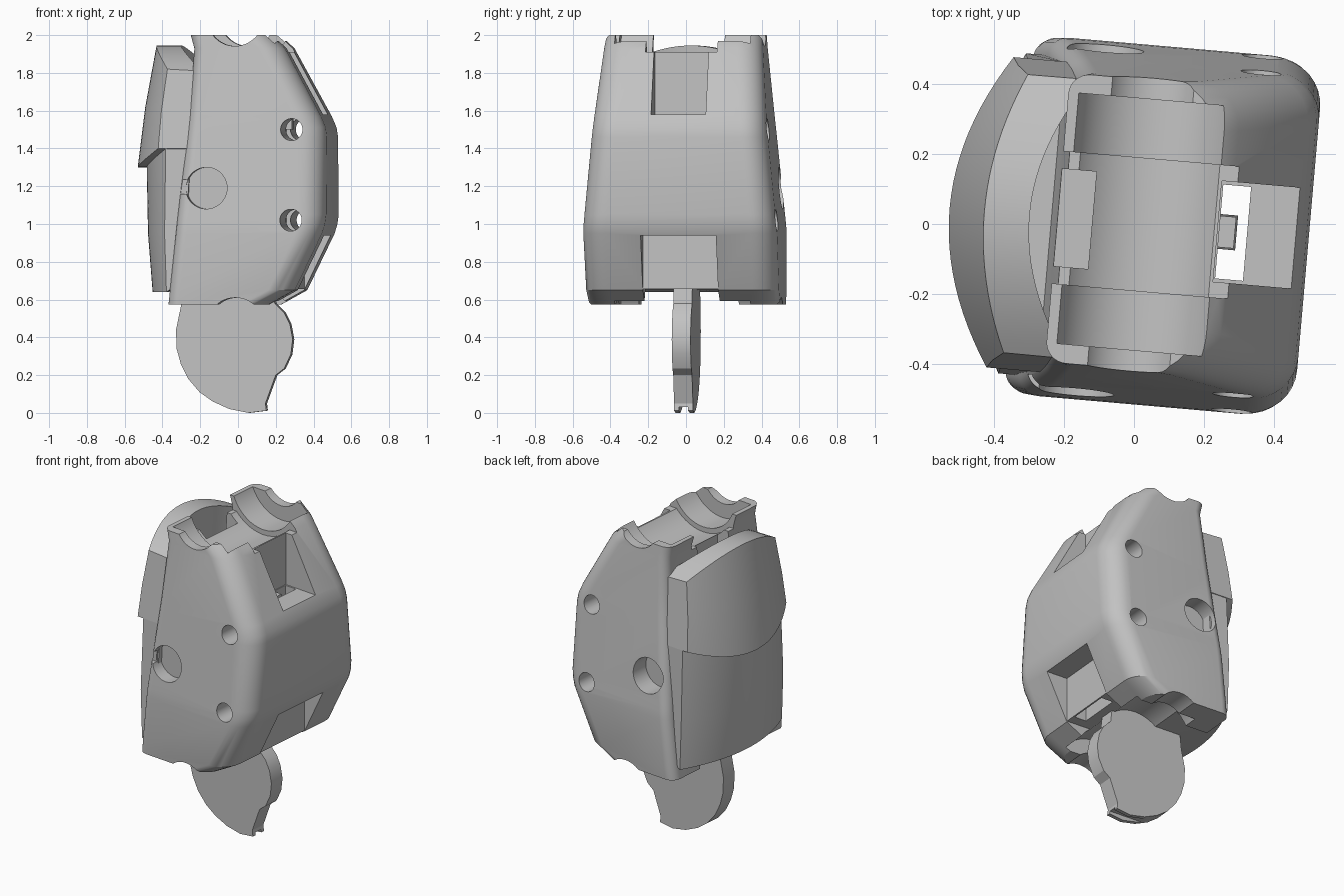
import bpy, bmesh, math
from mathutils import Matrix

if "Cube" in bpy.data.objects:
    bpy.data.objects.remove(bpy.data.objects["Cube"], do_unlink=True)

TURN = math.radians(-5)
grey = bpy.data.materials.new("mid_grey")
grey.use_nodes = True
grey.diffuse_color = (0.54, 0.54, 0.54, 1)
grey.node_tree.nodes["Principled BSDF"].inputs["Base Color"].default_value = (0.54, 0.54, 0.54, 1)


def make(name, bm):
    bmesh.ops.recalc_face_normals(bm, faces=bm.faces)
    me = bpy.data.meshes.new(name)
    bm.to_mesh(me)
    bm.free()
    me.materials.append(grey)
    ob = bpy.data.objects.new(name, me)
    bpy.context.collection.objects.link(ob)
    return ob


def loft(name, rings):
    """Closed solid through equal-sized rings of points."""
    bm = bmesh.new()
    rows = [[bm.verts.new(p) for p in r] for r in rings]
    n = len(rows[0])
    for a, b in zip(rows, rows[1:]):
        for i in range(n):
            j = (i + 1) % n
            bm.faces.new((a[i], a[j], b[j], b[i]))
    bm.faces.new(rows[0])
    bm.faces.new(rows[-1])
    return make(name, bm)


def box(name, x, y, z):
    bm = bmesh.new()
    mid = [(a + b) / 2 for a, b in (x, y, z)]
    size = [b - a for a, b in (x, y, z)]
    bmesh.ops.create_cube(bm, size=1, matrix=Matrix.Translation(mid) @ Matrix.Diagonal((*size, 1)))
    return make(name, bm)


def rod(name, x, z, r, y0, y1):
    """Cylinder lying along y."""
    m = Matrix.Translation((x, (y0 + y1) / 2, z)) @ Matrix.Rotation(math.pi / 2, 4, 'X')
    bm = bmesh.new()
    bmesh.ops.create_cone(bm, cap_ends=True, segments=48, radius1=r, radius2=r,
                          depth=y1 - y0, matrix=m)
    return make(name, bm)


def cut(ob, cutters):
    for c in cutters:
        c.hide_render = True
        mod = ob.modifiers.new("cut", 'BOOLEAN')
        mod.operation, mod.solver, mod.object = 'DIFFERENCE', 'EXACT', c
    bpy.context.view_layer.update()
    dg = bpy.context.evaluated_depsgraph_get()
    me = bpy.data.meshes.new_from_object(ob.evaluated_get(dg))
    ob.modifiers.clear()
    ob.data = me
    for c in cutters:
        bpy.data.objects.remove(c, do_unlink=True)


def rounded(z, x0, x1, hy):
    """Rounded rectangle, tighter on the -x side."""
    pts = []
    for sx, sy, start in ((1, 1, 0), (-1, 1, 90), (-1, -1, 180), (1, -1, 270)):
        r = 0.13 if sx > 0 else 0.06
        cx = x1 - r if sx > 0 else x0 + r
        for k in range(9):
            a = math.radians(start + k * 11.25)
            pts.append((cx + r * math.cos(a), sy * (hy - r) + r * math.sin(a), z))
    return pts


# Main housing: tapered block with a faceted +x side
body = loft("housing", [rounded(*s) for s in (
    (0.575, -0.33, 0.20, 0.507), (0.65, -0.322, 0.335, 0.512), (0.95, -0.29, 0.48, 0.515),
    (1.0, -0.285, 0.495, 0.512), (1.05, -0.28, 0.502, 0.507), (1.46, -0.236, 0.502, 0.468),
    (1.51, -0.231, 0.495, 0.463), (1.57, -0.225, 0.47, 0.457), (1.93, -0.20, 0.275, 0.422),
    (2.0, -0.22, 0.20, 0.415))])

cutters = [
    # Stepped roller seats on top and underneath
    rod("top_end_seat", 0.02, 2.09, 0.148, -0.7, 0.7),
    rod("top_wide_seat", 0.03, 2.09, 0.238, -0.36, 0.36),
    rod("top_middle_seat", 0.03, 2.09, 0.27, -0.19, 0.19),
    box("top_middle_slot", (-0.4, 0.5), (-0.19, 0.19), (1.91, 2.1)),
    rod("bottom_end_seat", 0.03, 0.46, 0.15, -0.7, 0.7),
    rod("bottom_wide_seat", 0.03, 0.46, 0.24, -0.36, 0.36),
    box("bottom_slot", (-0.1, 0.5), (-0.2, 0.2), (0.5, 0.655)),
    box("bottom_wide_slot", (-0.5, 0.0), (-0.265, 0.265), (0.5, 0.65)),
    # Notches and shaft on the +x side
    box("upper_notch", (0.24, 0.7), (-0.145, 0.145), (1.58, 2.2)),
    box("lower_notch", (0.335, 0.7), (-0.2, 0.2), (0.4, 0.94)),
    box("shaft", (0.245, 0.325), (-0.135, 0.135), (0.4, 1.7)),
    box("inner_pocket", (-0.4, -0.12), (-0.14, 0.14), (1.65, 2.2)),
    # Pivot recesses and slit
    rod("front_pivot_recess", -0.125, 1.19, 0.11, -0.7, -0.42),
    rod("back_pivot_recess", -0.125, 1.19, 0.11, 0.38, 0.7),
    box("pivot_slit", (-0.4, -0.22), (-0.7, -0.455), (1.16, 1.235)),
]
# Bolt holes
for z in (1.5, 1.02):
    cutters.append(rod("bolt_hole", 0.325, z, 0.058, -0.7, 0.7))
cut(body, cutters)

peg = box("shaft_peg", (0.22, 0.29), (-0.045, 0.045), (1.5, 1.57))


def bowed(name, centre, tip, n=24):
    """Plate bowed across y; xz outline blends from centre to tip, narrower higher up."""
    rings = []
    for i in range(n + 1):
        u = -1 + 2 * i / n
        t = u * u
        rings.append([(c[0] + (e[0] - c[0]) * t, u * min(0.46, 0.6 - 0.11 * e[1]),
                       c[1] + (e[1] - c[1]) * t) for c, e in zip(centre, tip)])
    return loft(name, rings)


# Curved back cover and raised pad above it
cover = bowed("lower_cover",
              [(-0.45, 0.64), (-0.475, 0.95), (-0.485, 1.45), (-0.21, 1.45), (-0.25, 0.65)],
              [(-0.34, 0.64), (-0.35, 0.95), (-0.345, 1.45), (-0.21, 1.45), (-0.25, 0.70)])
pad = bowed("upper_pad",
            [(-0.53, 1.30), (-0.49, 1.62), (-0.43, 1.945), (-0.30, 1.945), (-0.36, 1.30)],
            [(-0.385, 1.40), (-0.37, 1.6), (-0.34, 1.82), (-0.16, 1.81), (-0.20, 1.40)])

# Hanging tongue: flat cam plate
outline = [(-0.28, 0.75), (-0.30, 0.56), (-0.325, 0.44), (-0.322, 0.34), (-0.30, 0.26),
           (-0.26, 0.18), (-0.20, 0.11), (-0.13, 0.06), (-0.04, 0.02), (0.06, 0.0),
           (0.155, 0.012), (0.15, 0.05), (0.205, 0.2), (0.25, 0.235), (0.285, 0.31),
           (0.295, 0.39), (0.28, 0.47), (0.25, 0.53), (0.20, 0.58), (0.18, 0.75)]
tongue = loft("tongue", [[(x, y, z) for x, z in outline] for y in (-0.05, 0.05)])
# Narrow groove along the tongue tip
cut(tongue, [box("tip_groove", (-0.1, 0.3), (-0.025, 0.025), (-0.1, 0.03))])

# Finish: sharp-edged smooth shading and slight turn
for ob in (body, peg, cover, pad, tongue):
    ob.rotation_euler.z = TURN
    bpy.ops.object.select_all(action='DESELECT')
    ob.select_set(True)
    bpy.context.view_layer.objects.active = ob
    bpy.ops.object.shade_smooth_by_angle(angle=math.radians(25))
